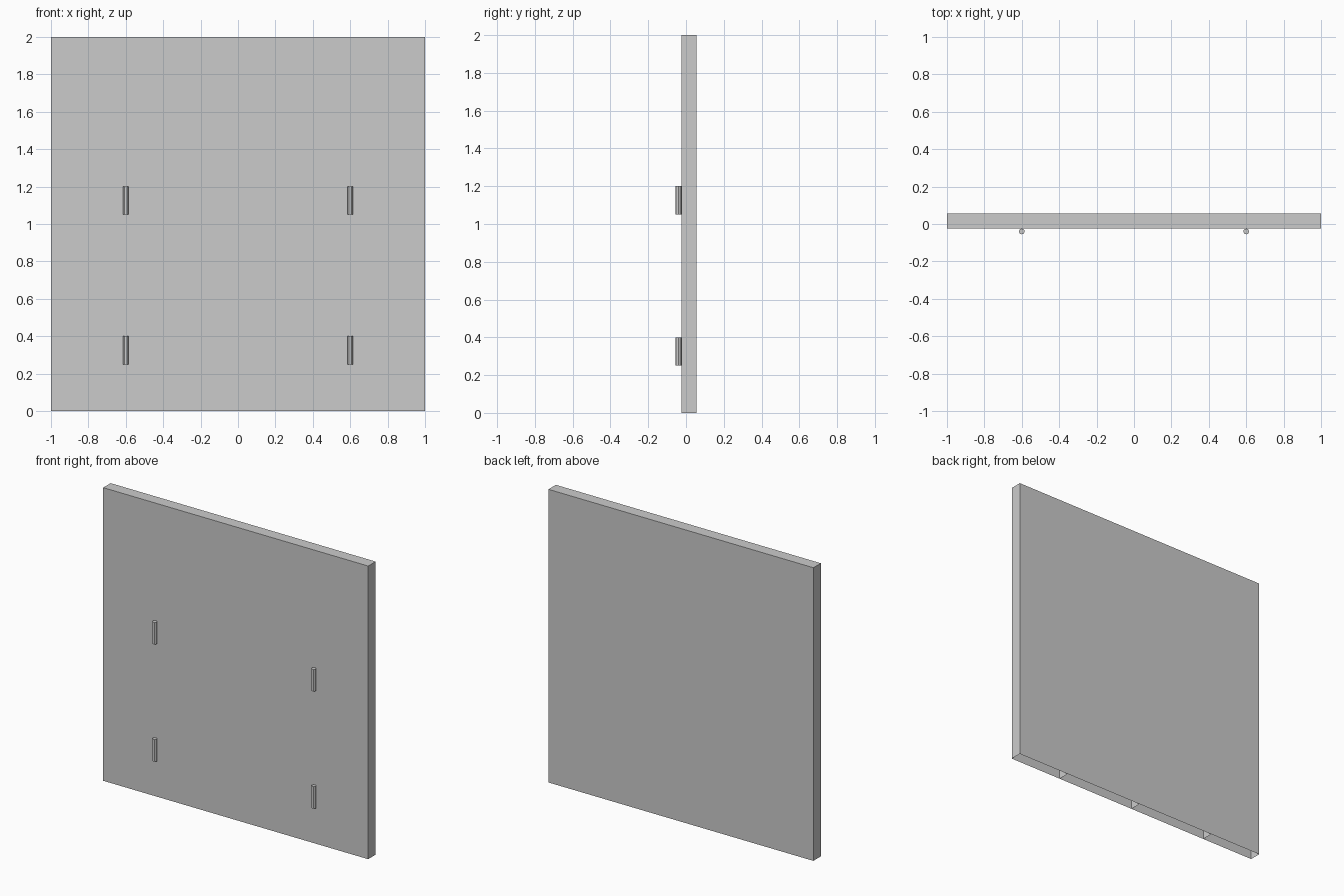
import bpy, bmesh

if "Cube" in bpy.data.objects:
    bpy.data.objects.remove(bpy.data.objects["Cube"])

Y0, Y1 = -0.025, 0.055   # front and back of the panel
H = 2.0


def finish(name, bm):
    mesh = bpy.data.meshes.new(name)
    bm.to_mesh(mesh)
    bm.free()
    obj = bpy.data.objects.new(name, mesh)
    bpy.context.collection.objects.link(obj)
    return obj


# thin panel shell, open at the bottom
bm = bmesh.new()
bmesh.ops.create_cube(bm, size=1)
for v in bm.verts:
    v.co.x *= 2
    v.co.y = Y0 if v.co.y < 0 else Y1
    v.co.z = (v.co.z + 0.5) * H
bottom = [f for f in bm.faces if f.normal.z < -0.5]
bmesh.ops.delete(bm, geom=bottom, context='FACES_ONLY')
finish("panel_shell", bm)

# upright stiffening ribs inside the shell
for i, x in enumerate((-0.6, 0.0, 0.6)):
    bm = bmesh.new()
    corners = ((Y0, 0), (Y1, 0), (Y1, H), (Y0, H))
    bm.faces.new([bm.verts.new((x, y, z)) for y, z in corners])
    finish(f"inner_rib_{i + 1}", bm)

# four small upright pegs on the front
for x in (-0.6, 0.6):
    for z in (0.325, 1.125):
        bpy.ops.mesh.primitive_cylinder_add(
            vertices=12, radius=0.015, depth=0.15, location=(x, -0.04, z))
        side = "left" if x < 0 else "right"
        level = "lower" if z < 1 else "upper"
        bpy.context.object.name = f"{level}_{side}_peg"
        bpy.ops.object.shade_smooth_by_angle()
